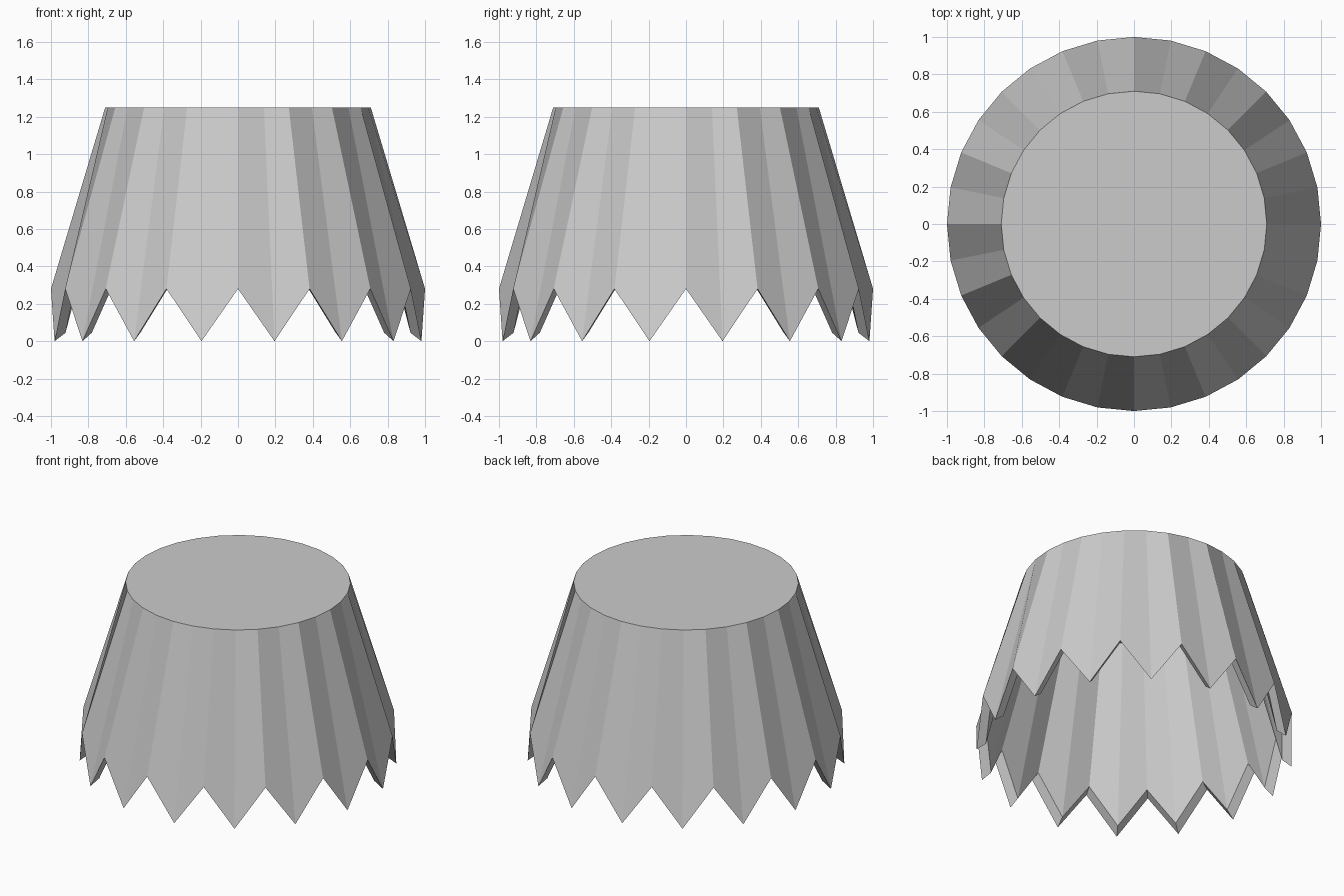
import bpy, bmesh
from math import sin, cos, pi

cube = bpy.data.objects.get("Cube")
if cube:
    bpy.data.objects.remove(cube, do_unlink=True)

SIDES = 32
TOP_Z, TOP_R = 1.25, 0.71
VALLEY_Z = 0.28
INNER_SCALE, CENTRE_Z = 0.94, 0.75

grey = bpy.data.materials.new("light grey")
grey.use_nodes = True
colour = (0.6, 0.6, 0.6, 1)
grey.diffuse_color = colour
grey.node_tree.nodes["Principled BSDF"].inputs["Base Color"].default_value = colour

bm = bmesh.new()


def shell(scale):
    """Closed top ring and zigzag bottom ring, scaled about the shell centre."""
    rings = []
    for radius, heights in ((TOP_R, (TOP_Z, TOP_Z)), (1, (VALLEY_Z, 0))):
        ring = []
        for i in range(SIDES):
            a = 2 * pi * i / SIDES
            z = CENTRE_Z + (heights[i % 2] - CENTRE_Z) * scale
            ring.append(bm.verts.new((radius * scale * cos(a), radius * scale * sin(a), z)))
        rings.append(ring)
    return rings


def bridge(upper, lower):
    for i in range(SIDES):
        j = (i + 1) % SIDES
        bm.faces.new((upper[i], lower[i], lower[j], upper[j]))


# Outer wall and lid, inner wall and ceiling, toothed rim
outer_top, outer_hem = shell(1)
inner_top, inner_hem = shell(INNER_SCALE)
bridge(outer_top, outer_hem)
bridge(outer_hem, inner_hem)
bridge(inner_hem, inner_top)
bm.faces.new(outer_top)
bm.faces.new(inner_top[::-1])
bmesh.ops.recalc_face_normals(bm, faces=bm.faces)

mesh = bpy.data.meshes.new("toothed_cap")
bm.to_mesh(mesh)
bm.free()
mesh.materials.append(grey)
cap = bpy.data.objects.new("toothed_cap", mesh)
bpy.context.scene.collection.objects.link(cap)
